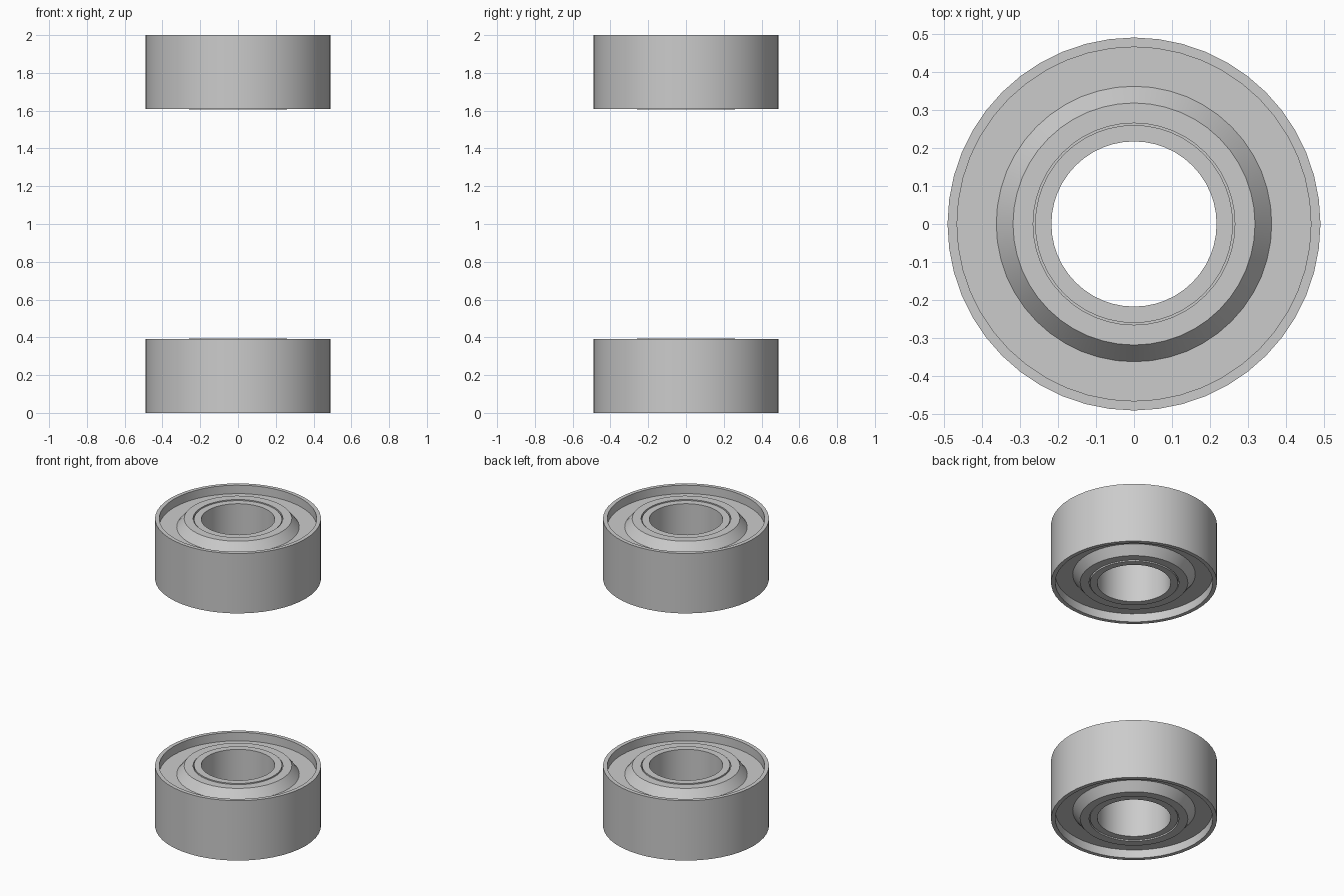
import bpy, bmesh, math

cube = bpy.data.objects.get("Cube")
if cube:
    bpy.data.objects.remove(cube)

SEGMENTS = 48
HEIGHT = 0.39      # height of the outer race
RECESS = 0.055     # depth of the annular well between rim and hub
GROOVE = 0.03      # depth of the thin gap around the inner ring
OFFSET = 0.005     # how far the inner ring stands proud towards the middle

steel = bpy.data.materials.new("grey_steel")
steel.use_nodes = True
grey = (0.6, 0.6, 0.6, 1)
steel.diffuse_color = grey
steel.node_tree.nodes["Principled BSDF"].inputs["Base Color"].default_value = grey


def lathe(name, profile, flipped):
    """Revolve a closed (radius, z) profile about z; flipped mirrors it to the top end."""
    bm = bmesh.new()
    rings = []
    for i in range(SEGMENTS):
        a = math.tau * i / SEGMENTS
        rings.append([bm.verts.new((r * math.cos(a), r * math.sin(a), 2 - z if flipped else z))
                      for r, z in profile])
    n = len(profile)
    for i, ring in enumerate(rings):
        following = rings[(i + 1) % SEGMENTS]
        for j in range(n):
            k = (j + 1) % n
            bm.faces.new((ring[j], following[j], following[k], ring[k]))
    bmesh.ops.recalc_face_normals(bm, faces=bm.faces)
    mesh = bpy.data.meshes.new(name)
    bm.to_mesh(mesh)
    bm.free()
    mesh.materials.append(steel)
    obj = bpy.data.objects.new(name, mesh)
    bpy.context.collection.objects.link(obj)
    bpy.ops.object.select_all(action="DESELECT")
    obj.select_set(True)
    bpy.context.view_layer.objects.active = obj
    bpy.ops.object.shade_smooth_by_angle(angle=math.radians(30))


# Outer race: rim, sunken well, conical shield and groove, the same on both ends
upper = [(0.49, HEIGHT), (0.465, HEIGHT), (0.465, HEIGHT - RECESS),
         (0.362, HEIGHT - RECESS), (0.318, HEIGHT), (0.265, HEIGHT),
         (0.265, HEIGHT - GROOVE), (0.25, HEIGHT - GROOVE)]
lower = [(r, HEIGHT - z) for r, z in reversed(upper)]

# Inner ring with the shaft bore
bore = [(0.217, OFFSET), (0.26, OFFSET), (0.26, HEIGHT + OFFSET), (0.217, HEIGHT + OFFSET)]

for end, flipped in (("bottom", False), ("top", True)):
    lathe(end + "_bearing_outer_race", upper + lower, flipped)
    lathe(end + "_bearing_inner_ring", bore, flipped)
